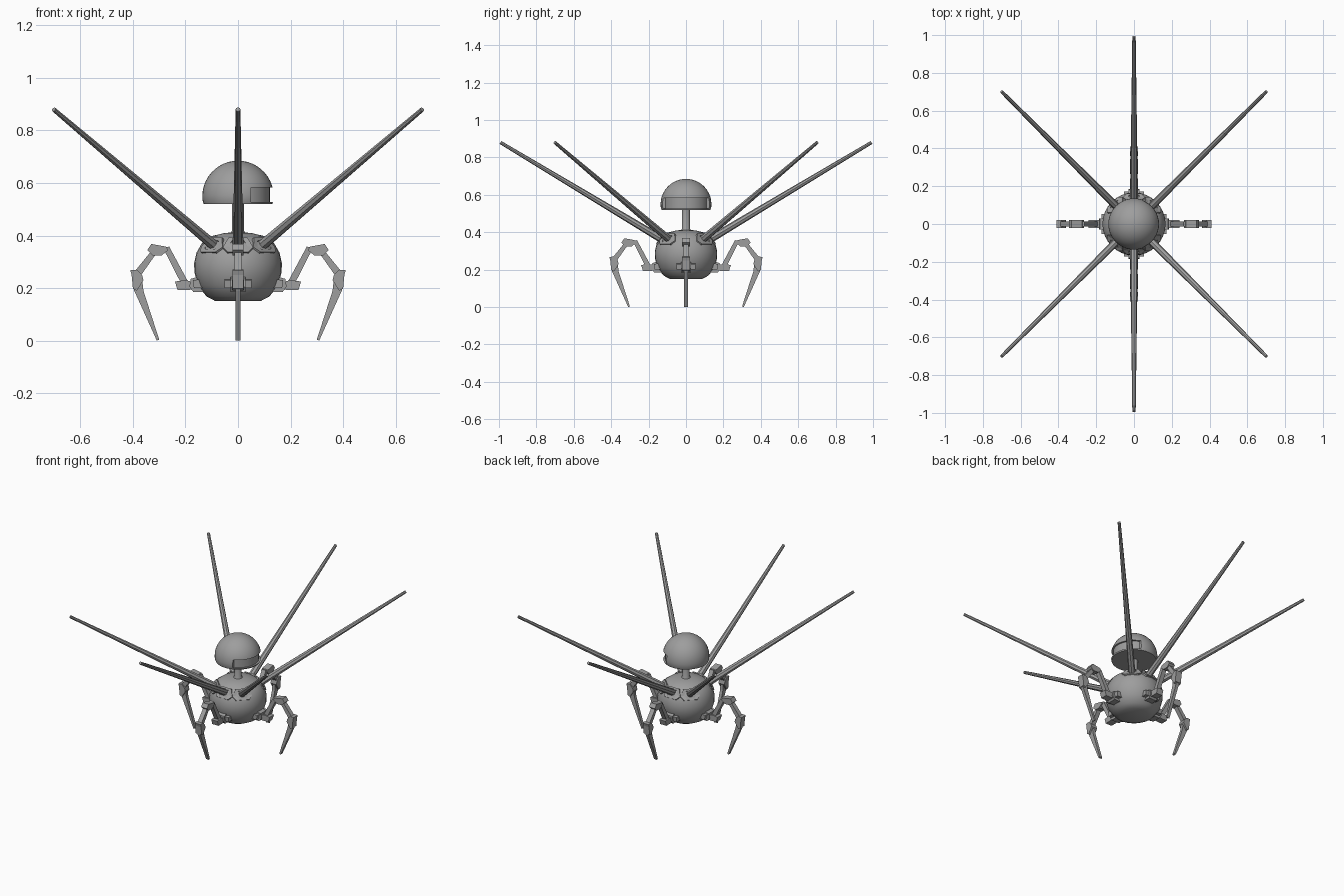
import bpy
import bmesh
from math import sin, cos, pi, radians
from mathutils import Vector, Matrix

if "Cube" in bpy.data.objects:
    bpy.data.objects.remove(bpy.data.objects["Cube"])

grey = bpy.data.materials.new("mid_grey")
grey.use_nodes = True
COLOUR = (0.34, 0.34, 0.34, 1)
grey.diffuse_color = COLOUR
grey.node_tree.nodes["Principled BSDF"].inputs["Base Color"].default_value = COLOUR


def finish(bm, name, smooth=None):
    bmesh.ops.remove_doubles(bm, verts=bm.verts, dist=0.0001)
    bmesh.ops.recalc_face_normals(bm, faces=bm.faces)
    mesh = bpy.data.meshes.new(name)
    bm.to_mesh(mesh)
    bm.free()
    mesh.materials.append(grey)
    obj = bpy.data.objects.new(name, mesh)
    bpy.context.collection.objects.link(obj)
    if smooth:
        bpy.ops.object.select_all(action='DESELECT')
        obj.select_set(True)
        bpy.context.view_layer.objects.active = obj
        bpy.ops.object.shade_smooth_by_angle(angle=radians(smooth))
    return obj


def lathe(name, profile, steps=32, smooth=30):
    """Spin an (r, z) profile around the z axis."""
    bm = bmesh.new()
    verts = [bm.verts.new((r, 0, z)) for r, z in profile]
    edges = [bm.edges.new(pair) for pair in zip(verts, verts[1:])]
    bmesh.ops.spin(bm, geom=verts + edges, axis=(0, 0, 1), cent=(0, 0, 0),
                   angle=2 * pi, steps=steps, use_merge=True)
    return finish(bm, name, smooth)


def add_prism(bm, outline, half, azimuth, end_half=None):
    """Extrude an outline in the radial (r, z) plane sideways by half each way."""
    turn = Matrix.Rotation(azimuth, 3, 'Z')
    sides = [[bm.verts.new(turn @ Vector((r, s * half, z))) for r, z in outline]
             for s in (-1, 1)]
    bm.faces.new(sides[0])
    bm.faces.new(sides[1][::-1])
    n = len(outline)
    for i in range(n):
        j = (i + 1) % n
        bm.faces.new((sides[0][i], sides[1][i], sides[1][j], sides[0][j]))


# Round body with a flattened underside
lathe("body", [(0, .15), (.085, .15), (.12, .168), (.152, .21), (.166, .26),
               (.167, .295), (.158, .335), (.138, .37), (.1, .398),
               (.05, .41), (0, .413)])

# Neck post
lathe("neck", [(0, .4), (.032, .4), (.022, .42), (.022, .53), (0, .53)], 16)

# Domed head with a recessed visor slot on the +x side
R, MID, BASE = .136, .549, .52
dome = [(0, BASE), (.13, BASE)]
dome += [(R * cos(radians(a)), MID + R * sin(radians(a))) for a in range(-6, 90, 8)]
head = lathe("head", dome + [(0, MID + R)], 40)
bm = bmesh.new()
bmesh.ops.create_cube(bm, size=1, matrix=Matrix.Translation((.15, 0, .555))
                      @ Matrix.Diagonal((.2, .4, .054, 1)))
cutter = finish(bm, "visor_cutter")
cutter.hide_render = True
slot = head.modifiers.new("slot", 'BOOLEAN')
slot.operation = 'DIFFERENCE'
slot.solver = 'EXACT'
slot.object = cutter
bpy.ops.object.select_all(action='DESELECT')
head.select_set(True)
bpy.context.view_layer.objects.active = head
bpy.ops.object.modifier_apply(modifier=slot.name)
bpy.data.objects.remove(cutter)
lathe("visor", [(0, .524), (.121, .524), (.121, .586), (0, .586)], 40)

# Six long antenna spikes, each rising from an angular collar
for degrees in (45, 90, 135, 225, 270, 315):
    azimuth = radians(degrees)
    outward = Vector((cos(azimuth), sin(azimuth), 0))
    root = outward * .10 + Vector((0, 0, .345))
    tip = outward * .992 + Vector((0, 0, .88))
    axis = tip - root
    bm = bmesh.new()
    bmesh.ops.create_cone(bm, cap_ends=True, segments=8, radius1=.021, radius2=.009,
                          depth=axis.length,
                          matrix=Matrix.Translation((root + tip) / 2)
                          @ axis.to_track_quat('Z', 'Y').to_matrix().to_4x4())
    finish(bm, f"spike_{degrees}")
    # Collar frame: hexagonal ring hugging the shoulder of the body
    bm = bmesh.new()
    normal = Vector((.8, 0, .6))
    up = Vector((-.6, 0, .8))
    loops = []
    for size, lift in ((1, -.02), (1, .012), (.62, .012), (.55, -.01)):
        loop = []
        for u, v in ((-.058, -.012), (-.04, -.034), (.04, -.034),
                     (.058, -.012), (.036, .034), (-.036, .034)):
            p = Vector((.143, 0, .358)) + normal * lift + up * v * size
            p.x -= abs(u) * .3
            p.y = u * size
            loop.append(bm.verts.new(Matrix.Rotation(azimuth, 3, 'Z') @ p))
        loops.append(loop)
    for a, b in zip(loops, loops[1:]):
        for i in range(6):
            j = (i + 1) % 6
            bm.faces.new((a[i], a[j], b[j], b[i]))
    bm.faces.new(loops[-1])
    finish(bm, f"collar_{degrees}")

# Four jointed legs: (part, half width, outline in the radial plane)
LEG = [
    ("hip_bracket", .052, [(.13, .2), (.168, .2), (.172, .23), (.13, .235)]),
    ("hip_mount", .028, [(.13, .185), (.17, .185), (.185, .205), (.18, .235), (.13, .25)]),
    ("hip_joint", .022, [(.16, .2), (.19, .192), (.23, .192), (.24, .225), (.2, .23), (.165, .222)]),
    ("thigh", .014, [(.185, .215), (.215, .215), (.285, .352), (.262, .358)]),
    ("knee", .021, [(.265, .345), (.29, .325), (.325, .325), (.345, .345), (.33, .368), (.275, .358)]),
    ("shin", .014, [(.305, .34), (.335, .335), (.4, .255), (.372, .245)]),
    ("ankle", .021, [(.36, .23), (.385, .19), (.4, .198), (.405, .25), (.41, .268), (.385, .27), (.365, .25)]),
    ("foot", .01, [(.365, .235), (.402, .225), (.395, .19), (.309, .0), (.3, .004), (.36, .19)]),
]
for side, degrees in (("left", 0), ("back", 90), ("right", 180), ("front", 270)):
    for part, half, outline in LEG:
        bm = bmesh.new()
        add_prism(bm, outline, half, radians(degrees))
        finish(bm, f"{side}_{part}")
